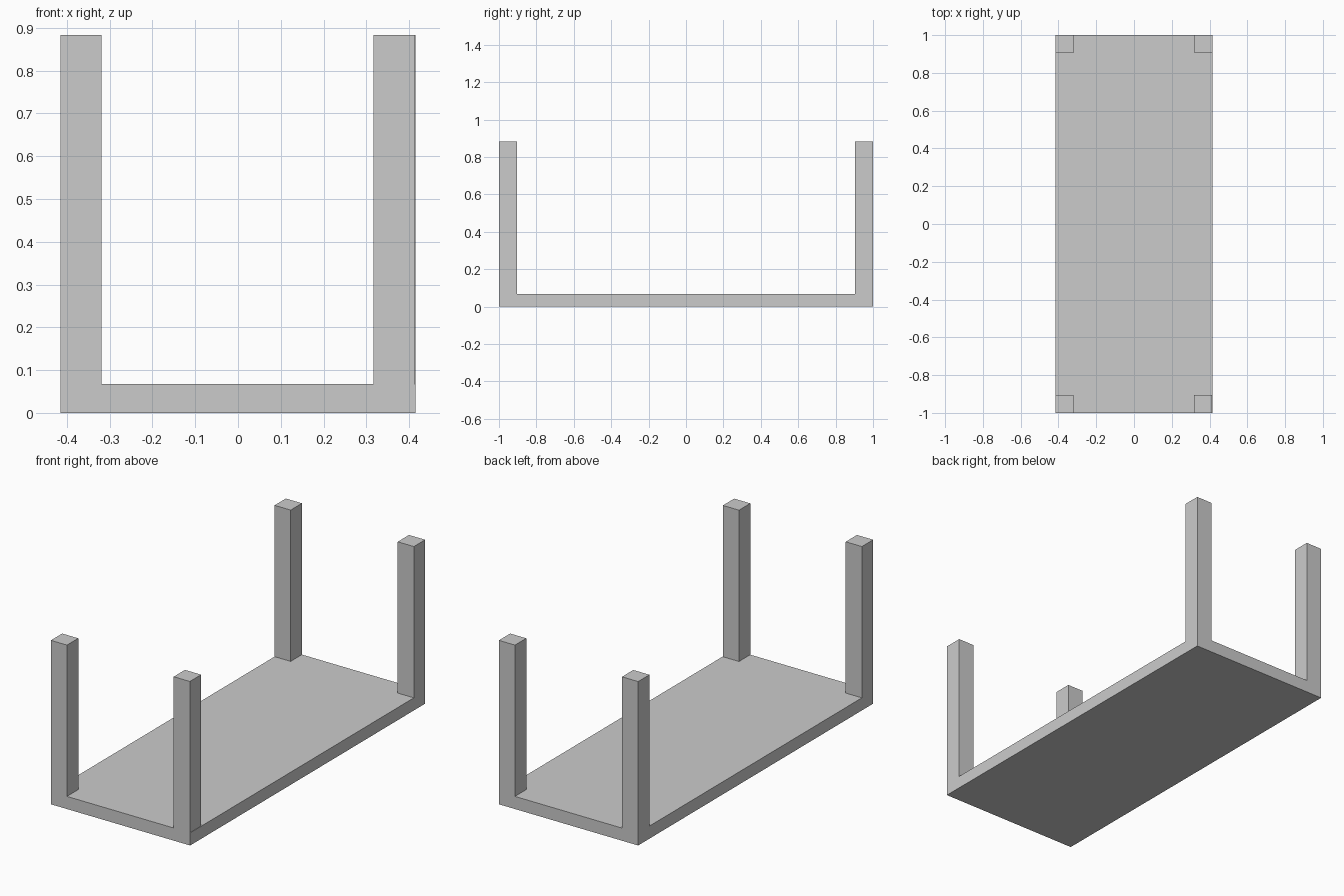
import bpy
import bmesh
from mathutils import Vector

if "Cube" in bpy.data.objects:
    bpy.data.objects.remove(bpy.data.objects["Cube"])

HALF_X, HALF_Y = 0.415, 1.0   # table top half extents
TOP_Z, LEG_Z = 0.068, 0.883   # slab thickness, overall height
LEG = 0.096                   # square leg section


def box(name, low, high):
    low, high = Vector(low), Vector(high)
    bm = bmesh.new()
    bmesh.ops.create_cube(bm, size=1)
    bmesh.ops.scale(bm, vec=high - low, verts=bm.verts)
    bmesh.ops.translate(bm, vec=(low + high) / 2, verts=bm.verts)
    mesh = bpy.data.meshes.new(name)
    bm.to_mesh(mesh)
    bm.free()
    obj = bpy.data.objects.new(name, mesh)
    bpy.context.collection.objects.link(obj)
    return obj


# Table top, lying upside down on the floor
box("table_top", (-HALF_X, -HALF_Y, 0), (HALF_X, HALF_Y, TOP_Z))

# Four legs standing up flush with the corners
for y_name, y in (("front", -HALF_Y), ("back", HALF_Y - LEG)):
    for x_name, x in (("left", -HALF_X), ("right", HALF_X - LEG)):
        # the front right leg sits very slightly inside the edge
        if (x_name, y_name) == ("right", "front"):
            x -= 0.002
        box(f"{y_name}_{x_name}_leg", (x, y, TOP_Z), (x + LEG, y + LEG, LEG_Z))
